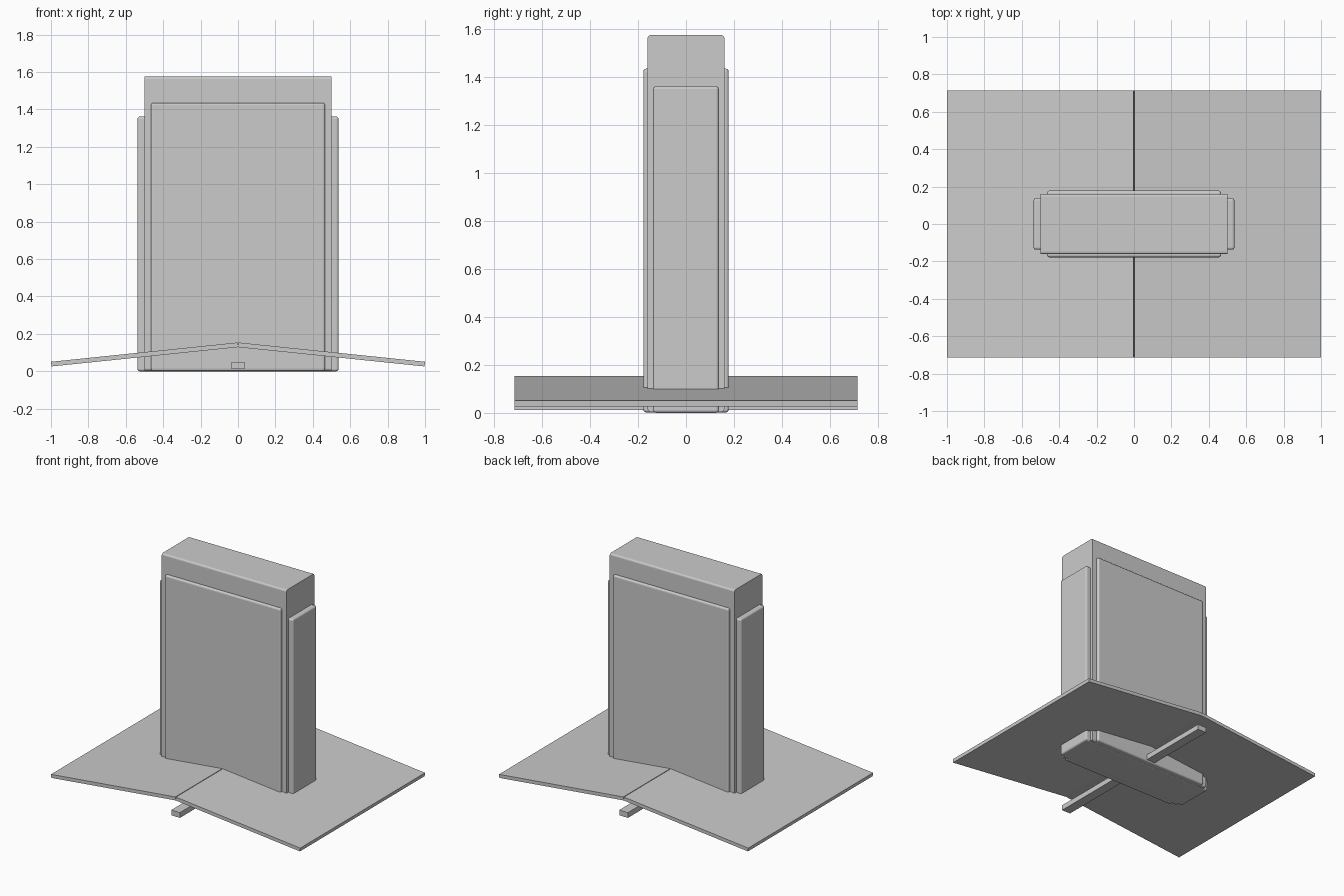
import bpy, bmesh, math

if "Cube" in bpy.data.objects:
    bpy.data.objects.remove(bpy.data.objects["Cube"])

grey = bpy.data.materials.new("plain_grey")
grey.diffuse_color = (0.6, 0.6, 0.6, 1)
grey.use_nodes = True
grey.node_tree.nodes["Principled BSDF"].inputs["Base Color"].default_value = grey.diffuse_color


def finish(bm, name):
    bmesh.ops.recalc_face_normals(bm, faces=bm.faces)
    me = bpy.data.meshes.new(name)
    bm.to_mesh(me)
    bm.free()
    me.materials.append(grey)
    ob = bpy.data.objects.new(name, me)
    bpy.context.collection.objects.link(ob)
    return ob


def box(name, hx, hy, z0, z1, bevel=0.0, along_x_only=False):
    """Box centred on x and y, with optionally rounded edges."""
    bm = bmesh.new()
    bmesh.ops.create_cube(bm, size=1)
    for v in bm.verts:
        v.co = (v.co.x * 2 * hx, v.co.y * 2 * hy, z0 + (v.co.z + 0.5) * (z1 - z0))
    if bevel:
        edges = [e for e in bm.edges if not along_x_only
                 or abs(e.verts[0].co.x - e.verts[1].co.x) > hx]
        bmesh.ops.bevel(bm, geom=edges, offset=bevel, segments=3,
                        profile=0.5, affect='EDGES')
    return finish(bm, name)


# chimney stack core with two pairs of rounded cladding plates
box("stack_core", 0.50, 0.16, 0.004, 1.575, 0.012, True)
box("front_back_cladding", 0.465, 0.178, 0.002, 1.435, 0.012)
box("side_cladding", 0.537, 0.137, 0.0, 1.362, 0.012)

# ridge beam below the roof
box("ridge_beam", 0.035, 0.715, 0.012, 0.05)

# two sloping roof panels meeting at the ridge
HALF_DEPTH, THICK = 0.715, 0.025
angle = math.atan2(0.103, 1.0)
nx, nz = math.sin(angle) * THICK, math.cos(angle) * THICK
for side, name in ((1, "right_roof_panel"), (-1, "left_roof_panel")):
    bm = bmesh.new()
    low_in, low_out = (0.0, 0.129), (1.0 - nx, 0.026)
    profile = [low_in, low_out, (low_out[0] + nx, low_out[1] + nz),
               (low_in[0] + nx, low_in[1] + nz)]
    face = bm.faces.new([bm.verts.new((side * x, -HALF_DEPTH, z)) for x, z in profile])
    ext = bmesh.ops.extrude_face_region(bm, geom=[face])
    moved = [g for g in ext["geom"] if isinstance(g, bmesh.types.BMVert)]
    bmesh.ops.translate(bm, verts=moved, vec=(0, 2 * HALF_DEPTH, 0))
    finish(bm, name)
